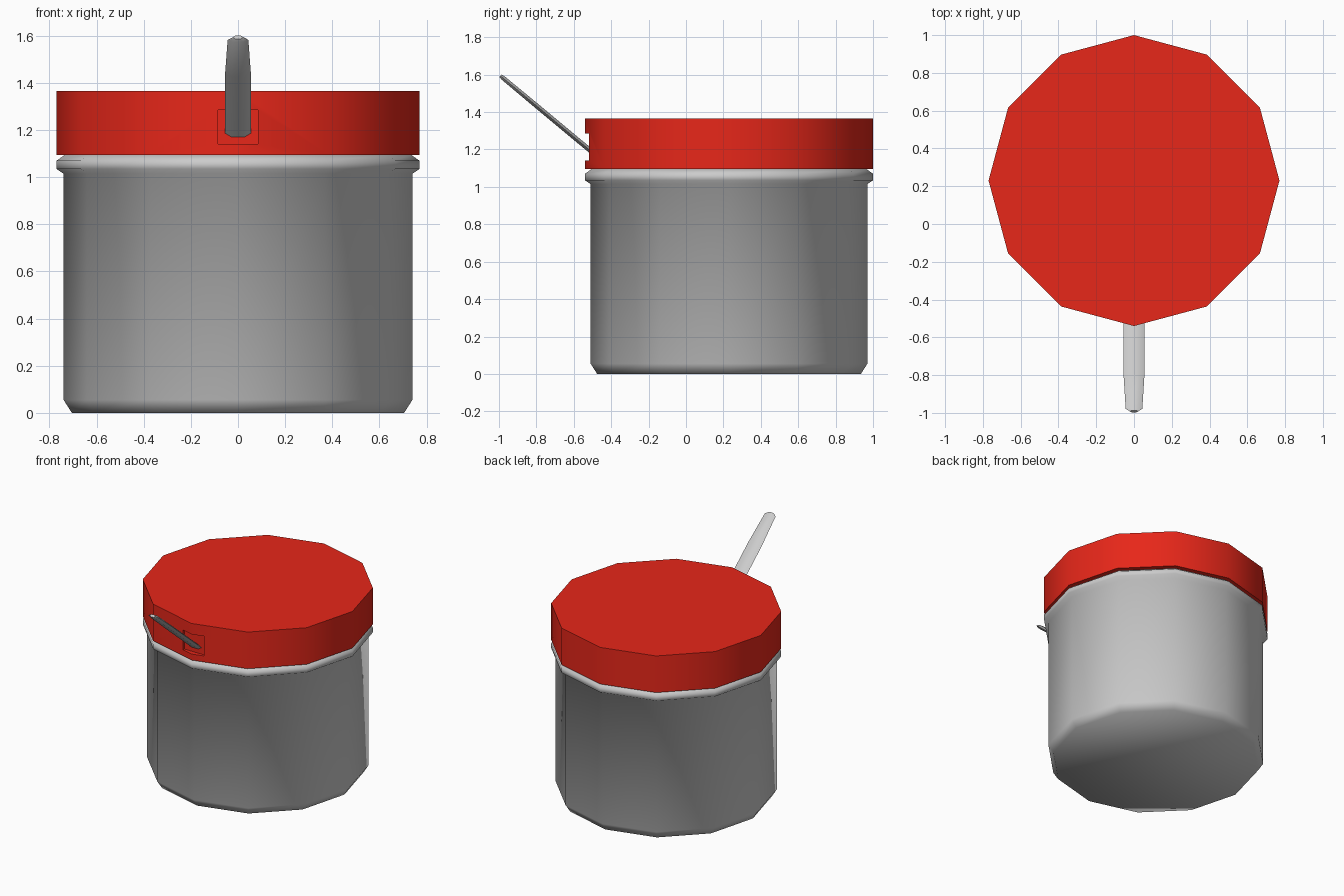
import bpy, bmesh, math
from mathutils import Vector

if "Cube" in bpy.data.objects:
    bpy.data.objects.remove(bpy.data.objects["Cube"])

CY = 0.23    # pot axis in y
SIDES = 12


def new_object(name, bm):
    bmesh.ops.recalc_face_normals(bm, faces=bm.faces[:])
    mesh = bpy.data.meshes.new(name)
    bm.to_mesh(mesh)
    bm.free()
    obj = bpy.data.objects.new(name, mesh)
    bpy.context.collection.objects.link(obj)
    return obj


def loft(name, rings):
    """Skin a list of equal-length point rings and cap both ends."""
    bm = bmesh.new()
    loops = [[bm.verts.new(p) for p in ring] for ring in rings]
    n = len(loops[0])
    for a, b in zip(loops, loops[1:]):
        for i in range(n):
            j = (i + 1) % n
            bm.faces.new((a[i], a[j], b[j], b[i]))
    bm.faces.new(loops[0])
    bm.faces.new(loops[-1])
    return new_object(name, bm)


def turned(name, profile):
    """Twelve-sided turned form from (radius, z) points."""
    angles = [2 * math.pi * i / SIDES for i in range(SIDES)]
    return loft(name, [[(r * math.cos(a), CY + r * math.sin(a), z) for a in angles]
                       for r, z in profile])


def smooth(obj, degrees):
    bpy.ops.object.select_all(action='DESELECT')
    obj.select_set(True)
    bpy.context.view_layer.objects.active = obj
    bpy.ops.object.shade_smooth_by_angle(angle=math.radians(degrees))


# Pot body with chamfered foot and rolled rim
pot = turned("pot_body", [(0.705, 0), (0.74, 0.055), (0.74, 1.015), (0.77, 1.035),
                          (0.77, 1.07), (0.735, 1.095)])
smooth(pot, 62)

# Lid with a slot cut in the front for the spoon
lid = turned("lid", [(0.77, 1.095), (0.77, 1.365)])
bm = bmesh.new()
bmesh.ops.create_cube(bm, size=1)
bmesh.ops.scale(bm, vec=(0.168, 0.3, 0.145), verts=bm.verts)
bmesh.ops.translate(bm, vec=(0, -0.653, 1.2125), verts=bm.verts)
cutter = new_object("slot_cutter", bm)
cutter.hide_render = True
mod = lid.modifiers.new("slot", 'BOOLEAN')
mod.operation = 'DIFFERENCE'
mod.solver = 'EXACT'
mod.object = cutter
bpy.context.view_layer.objects.active = lid
bpy.ops.object.modifier_apply(modifier=mod.name)
bpy.data.objects.remove(cutter)
smooth(lid, 40)

red = bpy.data.materials.new("red_lid")
red.diffuse_color = (0.8, 0.02, 0.01, 1)
red.use_nodes = True
red.node_tree.nodes["Principled BSDF"].inputs["Base Color"].default_value = red.diffuse_color
lid.data.materials.clear()
lid.data.materials.append(red)

# Spoon handle rising out of the slot: (y, half width, half thickness)
start, end = Vector((0, -0.45, 1.143)), Vector((0, -0.992, 1.594))
axis = (end - start).normalized()
up = axis.cross(Vector((1, 0, 0))).normalized()
section = [(1, 0), (0.5, 1), (-0.5, 1), (-1, 0), (-0.5, -1), (0.5, -1)]
rings = []
for t, w, h in [(0, 0.055, 0.013), (0.65, 0.055, 0.013), (0.975, 0.044, 0.012),
                (1.0, 0.022, 0.009)]:
    c = start.lerp(end, t)
    rings.append([c + Vector((x * w, 0, 0)) + up * (y * h) for x, y in section])
handle = loft("spoon_handle", rings)
smooth(handle, 60)
